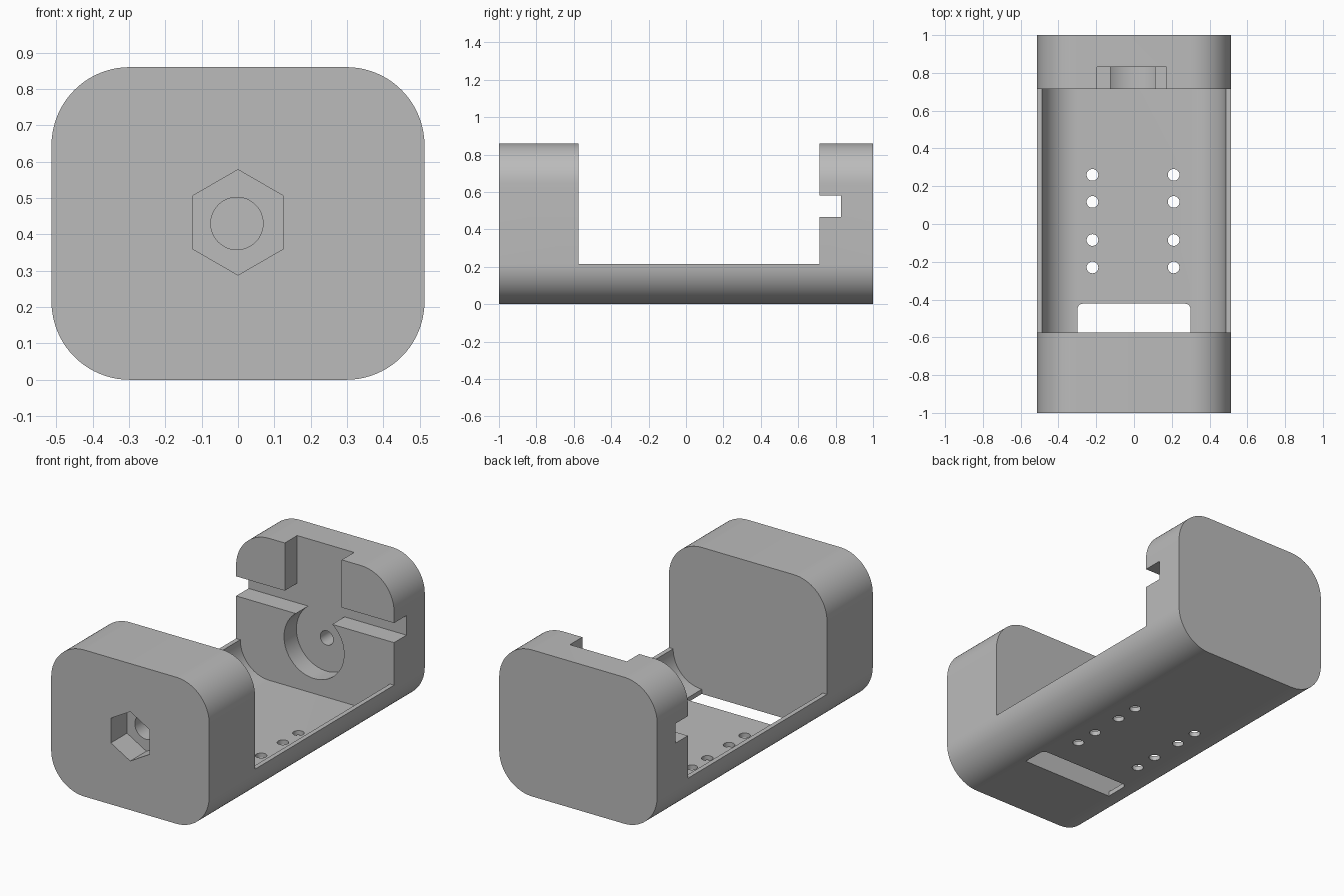
import bpy, bmesh, math
from mathutils import Vector

default = bpy.data.objects.get("Cube")
if default:
    bpy.data.objects.remove(default, do_unlink=True)

grey = bpy.data.materials.new("plain grey")
grey.use_nodes = True
colour = (0.5, 0.5, 0.5, 1)
grey.diffuse_color = colour
grey.node_tree.nodes["Principled BSDF"].inputs["Base Color"].default_value = colour

WIDE, TALL, ROUND, WALL = 0.513, 0.86, 0.215, 0.027
BAY_FRONT, BAY_BACK, POCKET_BACK = -0.575, 0.715, 0.83


def arc(cx, cy, r, start, end, steps=20):
    """Points along an arc, angles in degrees."""
    angles = [math.radians(start + (end - start) * i / steps) for i in range(steps + 1)]
    return [(cx + r * math.cos(a), cy + r * math.sin(a)) for a in angles]


def circle(cx, cy, r, sides=48, turn=0):
    return arc(cx, cy, r, turn, turn + 360, sides)[:-1]


def rectangle(a0, a1, b0, b1):
    return [(a0, b0), (a1, b0), (a1, b1), (a0, b1)]


def prism(name, outline, lo, hi, along="Y"):
    """Extrude an XZ outline along y, or an XY outline along z."""
    def place(p, d):
        return Vector((p[0], d, p[1])) if along == "Y" else Vector((p[0], p[1], d))
    bm = bmesh.new()
    face = bm.faces.new([bm.verts.new(place(p, lo)) for p in outline])
    grown = bmesh.ops.extrude_face_region(bm, geom=[face])["geom"]
    moved = [v for v in grown if isinstance(v, bmesh.types.BMVert)]
    bmesh.ops.translate(bm, verts=moved, vec=place((0, 0), hi - lo))
    bmesh.ops.recalc_face_normals(bm, faces=bm.faces[:])
    mesh = bpy.data.meshes.new(name)
    bm.to_mesh(mesh)
    bm.free()
    mesh.materials.append(grey)
    obj = bpy.data.objects.new(name, mesh)
    bpy.context.collection.objects.link(obj)
    return obj


# Rounded bar that everything is cut from
right = WIDE - ROUND
outline = (arc(right, ROUND, ROUND, -90, 0) + arc(right, TALL - ROUND, ROUND, 0, 90)
           + arc(-right, TALL - ROUND, ROUND, 90, 180) + arc(-right, ROUND, ROUND, 180, 270))
body = prism("cradle_body", outline, -1, 1)
bpy.context.view_layer.objects.active = body
body.select_set(True)


def cut(name, outline, lo, hi, along="Y"):
    cutter = prism(name, outline, lo, hi, along)
    cutter.hide_render = True
    mod = body.modifiers.new(name, "BOOLEAN")
    mod.operation = "DIFFERENCE"
    mod.solver = "EXACT"
    mod.object = cutter
    bpy.ops.object.modifier_apply(modifier=mod.name)
    bpy.data.objects.remove(cutter, do_unlink=True)


# Open bay: everything above the low side walls plus the trough
bay = ([(-0.7, 1), (-0.7, ROUND)] + arc(-right, ROUND, ROUND - WALL, 180, 270)
       + arc(right, ROUND, ROUND - WALL, 270, 360) + [(0.7, ROUND), (0.7, 1)])
cut("bay", bay, BAY_FRONT, BAY_BACK)

# Rear block: cross slot, top notch, round pocket and blind hole
cut("cross_slot", rectangle(-0.7, 0.7, 0.465, 0.58), 0.6, POCKET_BACK)
cut("top_notch", rectangle(-0.197, 0.173, 0.5, 1), 0.6, POCKET_BACK)
cut("round_pocket", circle(-0.007, 0.31, 0.195, 64), 0.6, POCKET_BACK)
cut("blind_hole", circle(-0.005, 0.31, 0.042, 32), 0.7, 0.93)

# Front block: hexagonal recess with a round bore behind it
cut("hex_recess", circle(0, 0.433, 0.145, 6, 30), -1.1, -0.85)
cut("round_bore", circle(-0.003, 0.43, 0.072), -0.95, -0.68)

# Floor: wide slot rounded at its rear corners
slot = ([(-0.3, BAY_FRONT), (0.3, BAY_FRONT)] + arc(0.27, -0.452, 0.03, 0, 90, 8)
        + arc(-0.27, -0.452, 0.03, 90, 180, 8))
cut("floor_slot", slot, -0.1, 0.1, "Z")

# Floor: two rows of mounting holes
for x in (-0.22, 0.21):
    for y in (-0.23, -0.085, 0.117, 0.26):
        cut("mount_hole", circle(x, y, 0.031, 32), -0.1, 0.1, "Z")

bpy.ops.object.shade_smooth_by_angle(angle=math.radians(30))
